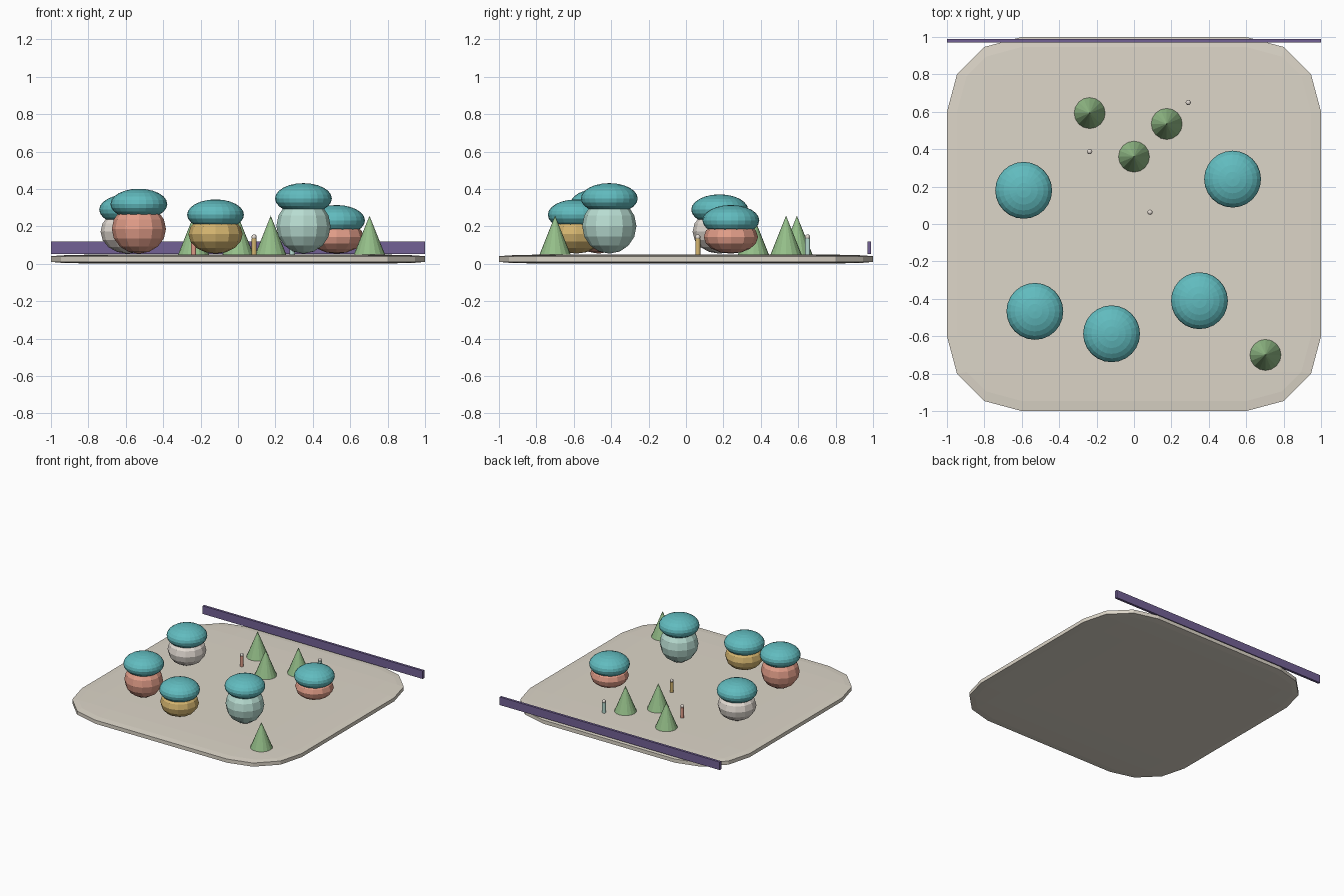
import bpy, math

if "Cube" in bpy.data.objects:
    bpy.data.objects.remove(bpy.data.objects["Cube"])

def material(name, rgb):
    m = bpy.data.materials.new(name)
    m.diffuse_color = (*rgb, 1)
    m.use_nodes = True
    m.node_tree.nodes["Principled BSDF"].inputs["Base Color"].default_value = m.diffuse_color
    return m

SAND = material("sand", (0.72, 0.67, 0.58))
TEAL = material("teal", (0.12, 0.50, 0.52))
GREEN = material("green", (0.30, 0.52, 0.25))
PURPLE = material("purple", (0.17, 0.12, 0.30))
CREAM = material("cream", (0.78, 0.72, 0.66))
CORAL = material("coral", (0.76, 0.34, 0.25))
OCHRE = material("ochre", (0.66, 0.46, 0.16))
MINT = material("mint", (0.48, 0.72, 0.64))
GROUND = 0.05

def finish(name, mat, scale=(1, 1, 1)):
    o = bpy.context.object
    o.name = name
    o.scale = scale
    o.data.materials.append(mat)
    return o

def box(name, loc, size, mat):
    bpy.ops.mesh.primitive_cube_add(size=1, location=loc)
    return finish(name, mat, size)

def ball(name, loc, radii, mat, seg, rings):
    bpy.ops.mesh.primitive_uv_sphere_add(segments=seg, ring_count=rings, radius=1, location=loc)
    return finish(name, mat, radii)

# Base slab: bevelled in unit-cube space, so the rounding is wide but shallow
base = box("base_slab", (0, 0, GROUND / 2), (2, 2, GROUND), SAND)
bevel = base.modifiers.new("rounding", 'BEVEL')
bevel.width = 0.2
bevel.segments = 3

# Low wall along the back
box("back_wall", (0, 0.98, 0.085), (2, 0.02, 0.066), PURPLE)

# Pod houses: squashed low-poly body with a cushion roof centred on its top
houses = [(-0.59, 0.18, 0.235, CREAM), (-0.53, -0.467, 0.265, CORAL),
          (-0.12, -0.587, 0.208, OCHRE), (0.35, -0.41, 0.295, MINT),
          (0.527, 0.24, 0.178, CORAL)]
for i, (x, y, h, mat) in enumerate(houses, 1):
    z = GROUND + 0.004
    ball(f"house_body_{i}", (x, y, z + h / 2), (0.145, 0.145, h / 2), mat, 12, 8)
    ball(f"house_roof_{i}", (x, y, z + h), (0.152, 0.152, 0.082), TEAL, 24, 12)

# Cone trees
for i, (x, y) in enumerate([(-0.237, 0.593), (0.175, 0.535), (0, 0.36), (0.703, -0.70)], 1):
    bpy.ops.mesh.primitive_cone_add(vertices=16, radius1=0.083, depth=0.207,
                                    location=(x, y, GROUND + 0.1035))
    finish(f"tree_{i}", GREEN)

# Small figures: post body and round head
for i, (x, y, mat) in enumerate([(-0.237, 0.387, CORAL), (0.086, 0.063, OCHRE),
                                 (0.29, 0.65, MINT)], 1):
    bpy.ops.mesh.primitive_cylinder_add(vertices=12, radius=0.0135, depth=0.085,
                                        location=(x, y, GROUND + 0.0425))
    finish(f"figure_body_{i}", mat)
    ball(f"figure_head_{i}", (x, y, 0.143), (0.014,) * 3, CREAM, 12, 8)
